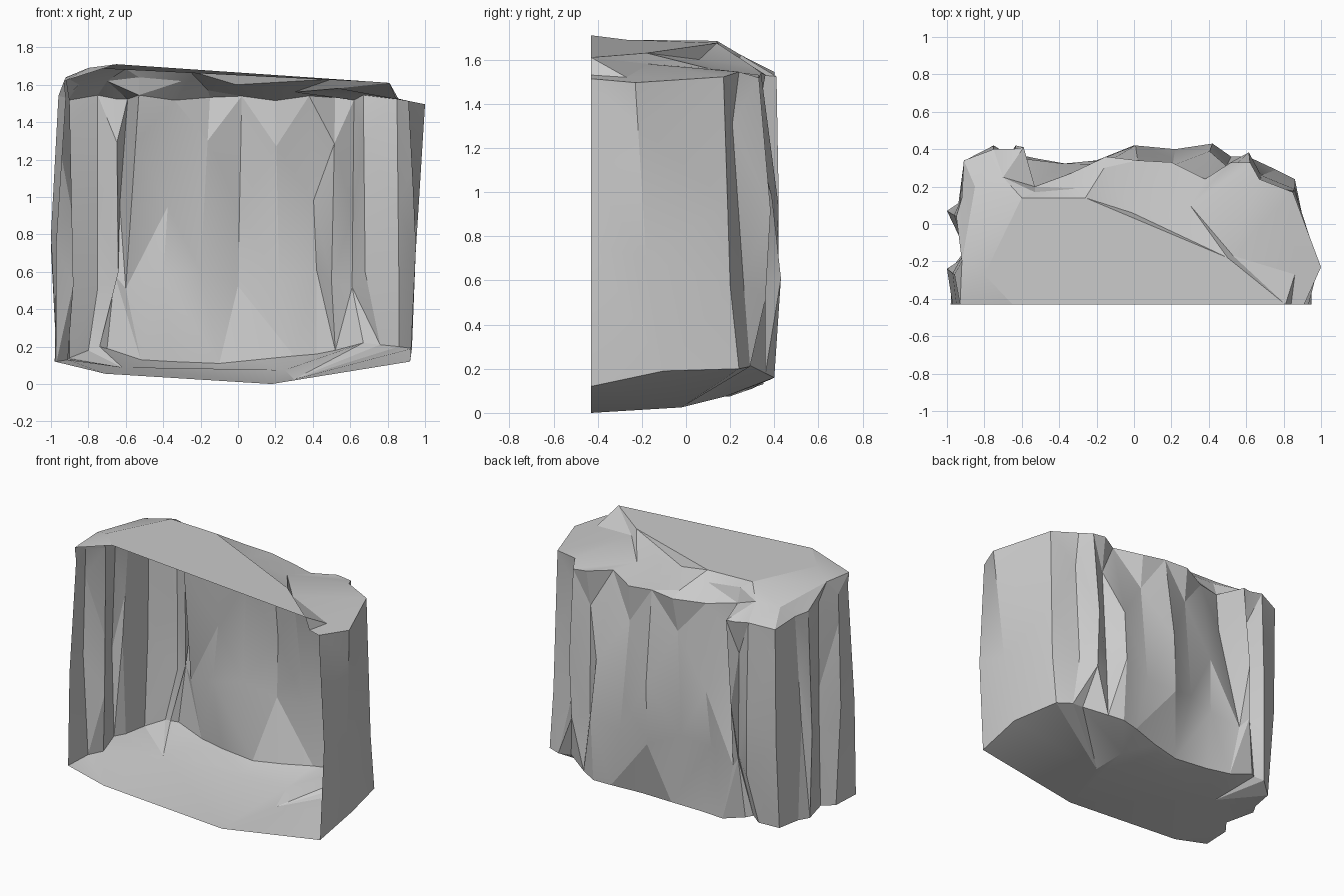
import bpy, bmesh, math
from mathutils import Vector

if "Cube" in bpy.data.objects:
    bpy.data.objects.remove(bpy.data.objects["Cube"])
V = Vector

# Vertical rock columns, front left -> back -> front right:
# top (x, y), middle (x, y), bottom (x, y)
COLS = [
    (-.92, -.43, -.97, -.43, -.98, -.43), (-.96, -.27, -1.0, -.24, -.97, -.23),
    (-.90, -.14, -.88, -.18, -.91, -.15), (-.95, .04, -1.0, .07, -.97, .05),
    (-.92, .14, -.94, .10, -.93, .12), (-.91, .34, -.91, .33, -.90, .28),
    (-.75, .40, -.75, .42, -.80, .36), (-.65, .40, -.64, .35, -.74, .33),
    (-.59, .41, -.66, .38, -.70, .36), (-.53, .20, -.60, .35, -.52, .35),
    (-.34, .27, -.40, .30, -.35, .32), (-.15, .36, -.20, .34, -.10, .30),
    (.02, .34, .00, .42, .10, .33), (.20, .33, .22, .40, .30, .38),
    (.38, .24, .42, .43, .42, .40), (.52, .33, .50, .32, .52, .36),
    (.62, .33, .61, .36, .67, .28), (.67, .24, .68, .26, .76, .29),
    (.85, .17, .86, .20, .86, .24), (1.0, -.23, .95, -.18, .93, -.10),
    (.91, -.43, .95, -.43, .92, -.43)]
BOT_Z = [.12, .12, .13, .14, .14, .14, .18, .20, .19, .13, .12, .11,
         .13, .15, .16, .18, .22, .21, .20, .19, .12]


def make(name, faces):
    """Build a faceted surface from faces given as point tuples."""
    bm = bmesh.new()
    for f in faces:
        bm.faces.new([bm.verts.new(p) for p in f])
    bmesh.ops.remove_doubles(bm, verts=bm.verts, dist=.001)
    bmesh.ops.recalc_face_normals(bm, faces=bm.faces)
    me = bpy.data.meshes.new(name)
    bm.to_mesh(me)
    bm.free()
    ob = bpy.data.objects.new(name, me)
    bpy.context.collection.objects.link(ob)
    bpy.ops.object.select_all(action='DESELECT')
    ob.select_set(True)
    bpy.context.view_layer.objects.active = ob
    bpy.ops.object.shade_smooth_by_angle(angle=math.radians(18))


def stitch(a, b):
    """Triangles between two polylines, always taking the shorter diagonal."""
    i = j = 0
    out = []
    while i < len(a) - 1 or j < len(b) - 1:
        step_a = j == len(b) - 1 or (
            i < len(a) - 1 and (a[i + 1] - b[j]).length <= (a[i] - b[j + 1]).length)
        if step_a:
            out.append((a[i], a[i + 1], b[j]))
            i += 1
        else:
            out.append((a[i], b[j + 1], b[j]))
            j += 1
    return out


# Four rows of wall points, zigzagging in height and depth
rows = [[], [], [], []]
for k, (tx, ty, mx, my, bx, by) in enumerate(COLS):
    side = abs(mx) > .9
    top = V((tx, ty, 1.53 - .03 * (tx > .9) + .015 * math.sin(k * 2.3)))
    mid = V((mx, my, (.75 if side else .56) + .05 * math.sin(k * 1.9)))
    high = mid.lerp(top, .75 if k % 2 else .4)
    if not side and mx > -.8 and mx < .8:
        high.y = min(.42, high.y + (-.035 if k % 2 else .035))
    for r, p in zip(rows, (V((bx, by, BOT_Z[k])), mid, high, top)):
        r.append(p)

# Cliff wall: alternating diagonals give the splintered facets
wall = []
for lo, hi in zip(rows, rows[1:]):
    for k in range(len(COLS) - 1):
        a, b, c, d = lo[k], lo[k + 1], hi[k + 1], hi[k]
        wall += [(a, b, c), (a, c, d)] if k % 2 else [(a, b, d), (b, c, d)]
make("cliff_wall", wall)

# Crown: broken shoulder stepping up to a flat plateau
shoulder = [V(p) for p in [
    (-.93, -.43, 1.62), (-.92, -.2, 1.64), (-.85, .2, 1.6), (-.7, .25, 1.62),
    (-.53, .17, 1.64), (-.3, .19, 1.62), (-.16, .3, 1.57), (-.01, .06, 1.6),
    (.3, .1, 1.56), (.53, -.17, 1.58), (.86, -.27, 1.52), (.84, -.43, 1.53)]]
plateau = [V(p) for p in [
    (-.65, -.43, 1.71), (-.8, -.27, 1.69), (-.6, .14, 1.685), (-.26, .14, 1.675),
    (.5, -.18, 1.63), (.81, -.43, 1.61)]]
make("cliff_crown", stitch(rows[3], shoulder) + stitch(shoulder, plateau) + [tuple(plateau)])

# Base: shallow keel under the wall
keel = [V(p) for p in [
    (-.71, -.43, .055), (-.62, .08, .09), (-.1, .2, .075), (.25, .18, .075),
    (.3, -.02, .025), (.18, -.43, 0)]]
make("cliff_base", stitch(rows[0], keel) + [tuple(keel)])
